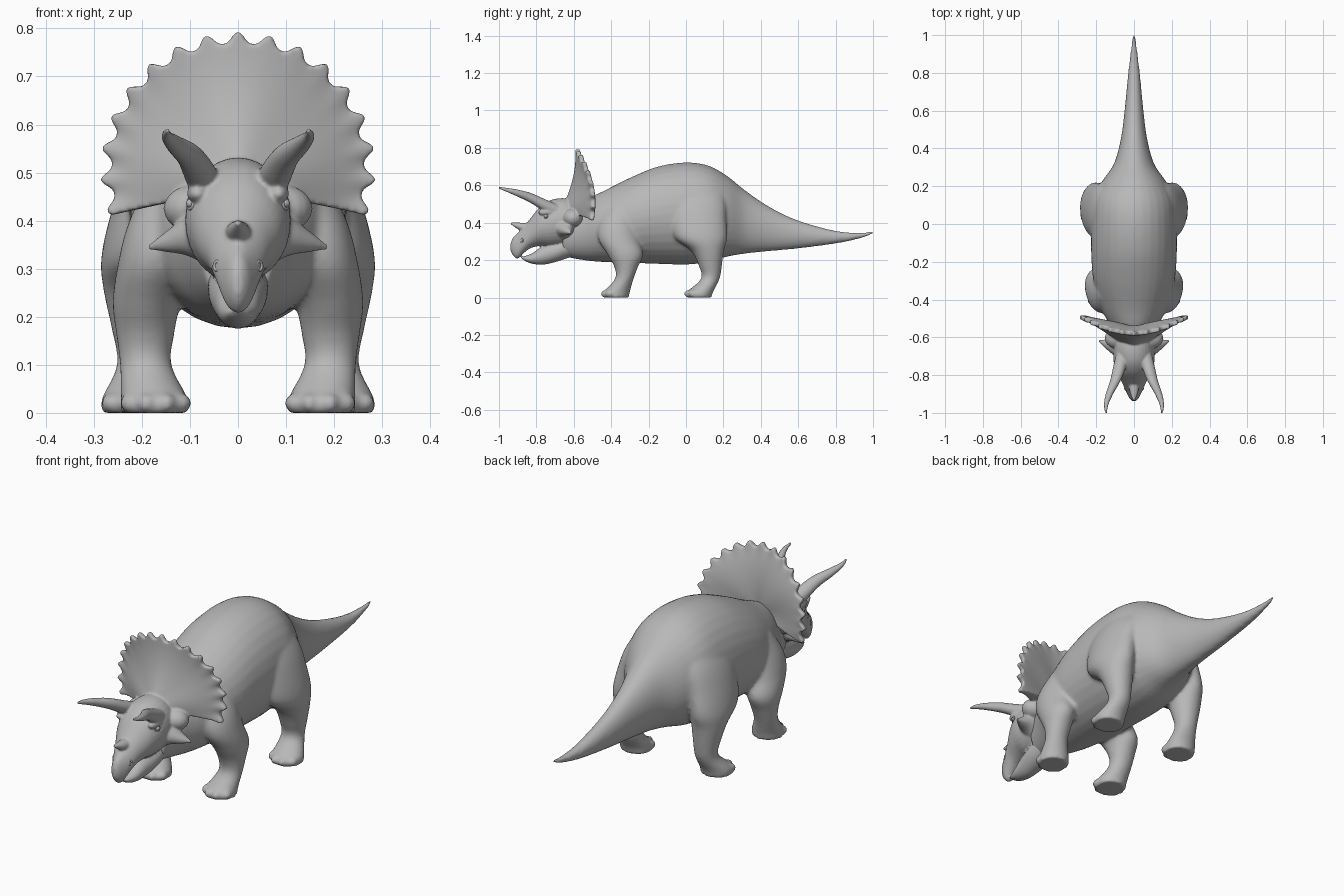
import bpy
import bmesh
from math import sin, cos, pi, radians
from mathutils import Vector, Matrix

if "Cube" in bpy.data.objects:
    bpy.data.objects.remove(bpy.data.objects["Cube"], do_unlink=True)

skin = bpy.data.materials.new("grey skin")
skin.use_nodes = True
GREY = (0.48, 0.48, 0.48, 1)
skin.diffuse_color = GREY
skin.node_tree.nodes["Principled BSDF"].inputs["Base Color"].default_value = GREY


def spline(rows, steps=6):
    """Smooth interpolation through rows of numbers."""
    rows = [Vector(r) for r in rows]
    out = []
    for i in range(len(rows) - 1):
        a, b = rows[max(i - 1, 0)], rows[i]
        c, d = rows[i + 1], rows[min(i + 2, len(rows) - 1)]
        for k in range(steps):
            t = k / steps
            m0, m1 = (c - a) / 2, (d - b) / 2
            out.append(b + m0 * t + (3 * (c - b) - 2 * m0 - m1) * t**2
                       + (2 * (b - c) + m0 + m1) * t**3)
    return out + [rows[-1]]


def skin_rings(bm, rings):
    """Closed surface through rings of points."""
    rings = [[bm.verts.new(p) for p in ring] for ring in rings]
    faces = [bm.faces.new(rings[0]), bm.faces.new(rings[-1][::-1])]
    for a, b in zip(rings, rings[1:]):
        for k in range(len(a)):
            n = (k + 1) % len(a)
            faces.append(bm.faces.new((a[k], b[k], b[n], a[n])))
    bmesh.ops.recalc_face_normals(bm, faces=faces)


def loft(bm, axis, rows, sides=32):
    """Loft over elliptical sections (x, y, z, radius, radius)."""
    u, v = [i for i in range(3) if i != axis]
    rings = []
    for row in spline(rows):
        ring = []
        for k in range(sides):
            p = Vector(row[:3])
            p[u] += max(row[3], 0.002) * cos(2 * pi * k / sides)
            p[v] += max(row[4], 0.002) * sin(2 * pi * k / sides)
            ring.append(p)
        rings.append(ring)
    skin_rings(bm, rings)


def profile(bm, rows):
    """Loft along y from rows of (y, top, bottom, half width)."""
    loft(bm, 1, [(0, y, (t + b) / 2, w, (t - b) / 2) for y, t, b, w in rows])


def ball(bm, centre, radii):
    bmesh.ops.create_uvsphere(bm, u_segments=20, v_segments=12, radius=1,
                              matrix=Matrix.Translation(centre) @ Matrix.Diagonal((*radii, 1)))


def flip(rows, s):
    return [(s * r[0], *r[1:]) for r in rows]


def finish(bm, name, voxel=0, smooth=0):
    mesh = bpy.data.meshes.new(name)
    bm.to_mesh(mesh)
    bm.free()
    mesh.materials.append(skin)
    mesh.shade_smooth()
    ob = bpy.data.objects.new(name, mesh)
    bpy.context.collection.objects.link(ob)
    if voxel:
        fuse = ob.modifiers.new("fuse", "REMESH")
        fuse.mode = "VOXEL"
        fuse.voxel_size = voxel
        fuse.use_smooth_shade = True
        soften = ob.modifiers.new("soften", "SMOOTH")
        soften.factor = 0.5
        soften.iterations = smooth


# Body: neck, torso and tail, fused with the four legs
bm = bmesh.new()
profile(bm, [(-.66, .45, .22, .075), (-.55, .52, .2, .12), (-.45, .565, .19, .172),
             (-.3, .64, .185, .215), (-.15, .7, .18, .227), (0, .722, .176, .228),
             (.12, .705, .19, .218), (.22, .65, .218, .172), (.32, .57, .235, .106),
             (.45, .483, .248, .07), (.6, .412, .262, .05), (.8, .357, .288, .031),
             (.93, .348, .315, .016), (1.005, .357, .34, .007)])
front_leg = [(.172, -.375, 0, .072, .07), (.174, -.37, .03, .07, .07), (.192, -.33, .1, .054, .05),
             (.193, -.32, .16, .06, .062), (.19, -.325, .23, .071, .095),
             (.172, -.36, .31, .078, .108), (.155, -.365, .39, .075, .1), (.13, -.34, .48, .06, .08)]
hind_leg = [(.212, .07, 0, .073, .068), (.212, .075, .03, .072, .07), (.2, .13, .1, .052, .05),
            (.202, .13, .17, .06, .062), (.205, .115, .25, .074, .088), (.205, .08, .32, .08, .14),
            (.185, .065, .42, .078, .15), (.15, .06, .52, .075, .15), (.1, .06, .62, .06, .11)]
for s in (1, -1):
    for leg in (front_leg, hind_leg):
        loft(bm, 2, flip(leg, s))
        # Toes fan out around the front of the foot
        for a in (-62, -22, 18, 58):
            x = leg[0][0] + .064 * sin(radians(a))
            y = leg[0][1] - .06 * cos(radians(a))
            ball(bm, (s * x, y, .02), (.019, .026, .021))
finish(bm, "body", 0.009, 8)

# Head: skull, jaw, horns, cheek spikes and frill fused together
bm = bmesh.new()
profile(bm, [(-.57, .5, .3, .08), (-.64, .53, .28, .105), (-.72, .522, .27, .109),
             (-.78, .485, .275, .094), (-.83, .425, .264, .068), (-.87, .375, .235, .05),
             (-.9, .345, .208, .036), (-.925, .32, .225, .022), (-.938, .29, .25, .008)])
profile(bm, [(-.58, .36, .23, .06), (-.68, .31, .195, .062), (-.76, .28, .176, .05),
             (-.82, .238, .18, .038), (-.86, .222, .195, .024), (-.88, .22, .21, .01)])
loft(bm, 1, [(0, -.84, .37, .03, .03), (0, -.89, .38, .022, .02), (0, -.935, .395, .006, .006)])
brow_horn = [(.06, -.67, .455, .03, .035), (.075, -.75, .49, .034, .034), (.099, -.83, .532, .028, .027),
             (.13, -.9, .558, .02, .019), (.148, -.96, .576, .012, .011), (.146, -1.003, .588, .005, .005)]
cheek_spike = [(.04, -.66, .37, .075, .08), (.1, -.65, .37, .05, .045),
               (.15, -.635, .356, .024, .021), (.185, -.62, .345, .005, .005)]
for s in (1, -1):
    loft(bm, 1, flip(brow_horn, s))
    loft(bm, 0, flip(cheek_spike, s))
    # Brow ridge above the eye, and the cheek below the frill
    ball(bm, (s * .084, -.745, .456), (.022, .045, .02))
    ball(bm, (s * .09, -.605, .425), (.065, .055, .05))

# Frill: a fan swept back at the sides, thick at the root, with a pointed rim
COLUMNS, ROWS, POINT_ANGLE = 240, 24, 13.5
fan = []
for i in range(COLUMNS + 1):
    a = radians(-110 + 220 * i / COLUMNS)
    sweep = sin(a) ** 2
    point = abs(cos(a * 180 / POINT_ANGLE)) ** 3
    rim_y = -.59 + .085 * sweep
    front, back = [], []
    for j in range(ROWS + 1):
        t = .05 + .95 * j / ROWS
        r = .262 * t + .024 * point * t**18
        x, z = r * sin(a), .507 - .04 * (1 - t) + r * cos(a)
        y = rim_y - (.67 + rim_y) * (1 - t) ** (2 - sweep)
        front.append((x, y, z))
        back.append((x, y + .022 + .1 * (1 - t), z))
    fan.append(front + back[::-1])
skin_rings(bm, fan)
finish(bm, "head", 0.005, 4)

# Eyes, eyelids and nostril rims on both sides
for s, side in ((1, "left"), (-1, "right")):
    bm = bmesh.new()
    ball(bm, (s * .097, -.748, .436), (.011, .011, .01))
    finish(bm, side + "_eye")
    for name, spot, aim, size in (("eyelid", (.098, -.75, .436), (.85, -.5, .1), .011),
                                  ("nostril", (.043, -.878, .306), (.75, -.65, .1), .009)):
        turn = Vector((s * aim[0], aim[1], aim[2])).to_track_quat("Z", "Y").to_euler()
        bpy.ops.mesh.primitive_torus_add(major_segments=20, minor_segments=8, major_radius=size,
                                         minor_radius=.004, rotation=turn,
                                         location=(s * spot[0], spot[1], spot[2]))
        ring = bpy.context.object
        ring.name = side + "_" + name
        ring.data.materials.append(skin)
        ring.data.shade_smooth()
